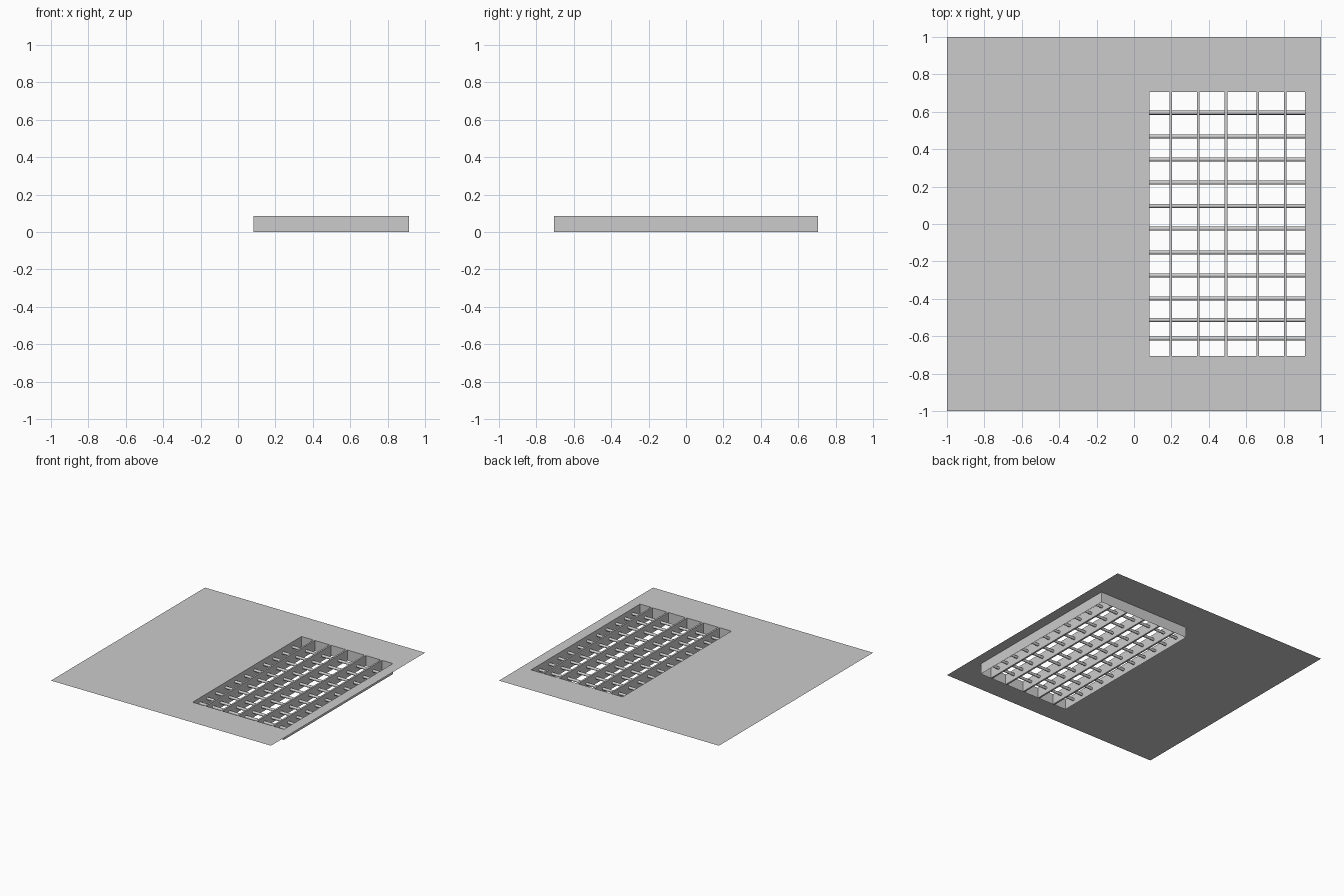
import bpy, bmesh
from mathutils import Matrix

cube = bpy.data.objects.get("Cube")
if cube:
    bpy.data.objects.remove(cube, do_unlink=True)

TOP = 0.087                      # height of the sheet
X0, X1, Y = 0.082, 0.913, 0.707  # opening limits

grey = bpy.data.materials.new("light_grey")
grey.use_nodes = True
colour = (0.6, 0.6, 0.6, 1)
grey.diffuse_color = colour
grey.node_tree.nodes["Principled BSDF"].inputs["Base Color"].default_value = colour


def make(name, bm):
    mesh = bpy.data.meshes.new(name)
    bm.to_mesh(mesh)
    bm.free()
    mesh.materials.append(grey)
    obj = bpy.data.objects.new(name, mesh)
    bpy.context.collection.objects.link(obj)
    return obj


def ring(bm, x0, x1, y, z):
    corners = ((x0, -y), (x1, -y), (x1, y), (x0, y))
    return [bm.verts.new((px, py, z)) for px, py in corners]


def bridge(bm, a, b):
    for i in range(4):
        j = (i + 1) % 4
        bm.faces.new((a[i], a[j], b[j], b[i]))


# Thin ground sheet with a rectangular opening
bm = bmesh.new()
bridge(bm, ring(bm, -1, 1, 1, TOP), ring(bm, X0, X1, Y, TOP))
make("ground_sheet", bm)

# Thin walls hanging below the opening
bm = bmesh.new()
bridge(bm, ring(bm, X0, X1, Y, 0), ring(bm, X0, X1, Y, TOP))
make("frame_walls", bm)

# Upright slats running front to back
for i, x in enumerate((0.196, 0.344, 0.492, 0.661, 0.808)):
    bm = bmesh.new()
    size = Matrix.Diagonal((0.014, 2 * Y, TOP, 1))
    bmesh.ops.create_cube(bm, size=1, matrix=Matrix.Translation((x, 0, TOP / 2)) @ size)
    make(f"long_slat_{i + 1}", bm)

# Round rods running across the slats
rod_positions = (-0.612, -0.513, -0.398, -0.275, -0.152, -0.025,
                 0.097, 0.221, 0.345, 0.468, 0.595)
for i, y in enumerate(rod_positions):
    bm = bmesh.new()
    place = Matrix.Translation(((X0 + X1) / 2, y, TOP / 2)) @ Matrix.Rotation(1.5708, 4, 'Y')
    bmesh.ops.create_cone(bm, cap_ends=True, segments=12, radius1=0.011,
                          radius2=0.011, depth=X1 - X0, matrix=place)
    for face in bm.faces:
        face.smooth = len(face.verts) == 4
    make(f"cross_rod_{i + 1}", bm)
